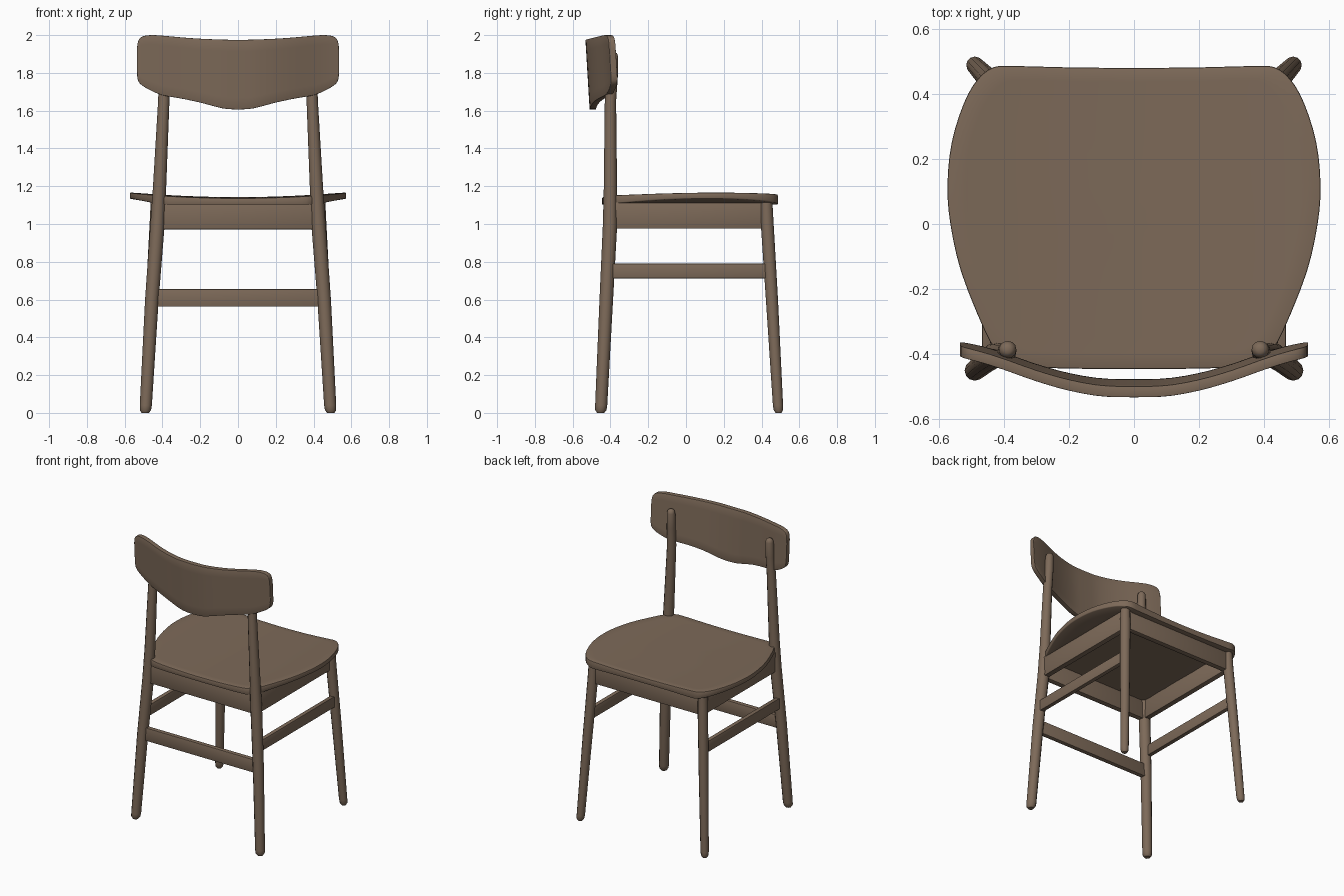
import bpy, bmesh, math
from mathutils import Vector

if "Cube" in bpy.data.objects:
    bpy.data.objects.remove(bpy.data.objects["Cube"])

wood = bpy.data.materials.new("brown wood")
wood.diffuse_color = (0.205, 0.143, 0.099, 1)
wood.use_nodes = True
wood.node_tree.nodes["Principled BSDF"].inputs["Base Color"].default_value = wood.diffuse_color


def finish(name, bm, bevel=0.0, angle=40):
    bmesh.ops.recalc_face_normals(bm, faces=bm.faces)
    me = bpy.data.meshes.new(name)
    bm.to_mesh(me)
    bm.free()
    me.materials.append(wood)
    ob = bpy.data.objects.new(name, me)
    bpy.context.collection.objects.link(ob)
    bpy.ops.object.select_all(action='DESELECT')
    ob.select_set(True)
    bpy.context.view_layer.objects.active = ob
    if bevel:
        m = ob.modifiers.new("soft edges", 'BEVEL')
        m.width, m.segments, m.limit_method = bevel, 2, 'ANGLE'
        m.angle_limit = math.radians(40)
        bpy.ops.object.modifier_apply(modifier=m.name)
    bpy.ops.object.shade_smooth_by_angle(angle=math.radians(angle))
    return ob


def spline(pts, n=4):
    """Catmull-Rom curve through the points."""
    p = [Vector(q) for q in pts]
    p = [2 * p[0] - p[1]] + p + [2 * p[-1] - p[-2]]
    out = []
    for a, b, c, d in zip(p, p[1:], p[2:], p[3:]):
        for i in range(n):
            t = i / n
            out.append(0.5 * (2 * b + (c - a) * t + (2 * a - 5 * b + 4 * c - d) * t * t
                              + (3 * b - a - 3 * c + d) * t ** 3))
    return out + [p[-2]]


def bridge(bm, a, b):
    n = len(a)
    for i in range(n):
        bm.faces.new((a[i], a[(i + 1) % n], b[(i + 1) % n], b[i]))


def leg(name, rings, side, n=12):
    """Round tapered leg; rings are (x, y, z, radius)."""
    bm = bmesh.new()
    loops = [[bm.verts.new((side * x + r * math.cos(math.tau * i / n),
                            y + r * math.sin(math.tau * i / n), z)) for i in range(n)]
             for x, y, z, r in rings]
    for a, b in zip(loops, loops[1:]):
        bridge(bm, a, b)
    bm.faces.new(loops[0])
    bm.faces.new(loops[-1])
    finish(name, bm, angle=50)


def box(name, lo, hi):
    bm = bmesh.new()
    bmesh.ops.create_cube(bm, size=1)
    for v in bm.verts:
        v.co = [(l + h) / 2 + c * (h - l) for l, h, c in zip(lo, hi, v.co)]
    finish(name, bm, 0.004)


# Legs, side rails and side stretchers
BACK = [(.491, -.452, 0, .019), (.49, -.451, .015, .030), (.488, -.449, .04, .032),
        (.456, -.422, .6, .036), (.426, -.402, 1.0, .038), (.415, -.40, 1.2, .035),
        (.393, -.40, 1.65, .030), (.39, -.39, 1.78, .029), (.388, -.386, 1.885, .027),
        (.388, -.386, 1.903, .021), (.388, -.386, 1.91, .010)]
FRONT = [(.491, .490, 0, .016), (.49, .489, .015, .025), (.488, .487, .04, .027),
         (.457, .455, .6, .032), (.434, .430, 1.0, .034), (.430, .425, 1.125, .032)]
for s, side in ((1, "right"), (-1, "left")):
    leg(side + "_back_leg", BACK, s)
    leg(side + "_front_leg", FRONT, s)
    x0, x1 = sorted((s * .405, s * .443))
    box(side + "_seat_rail", (x0, -.40, .975), (x1, .42, 1.115))
    x0, x1 = sorted((s * .437, s * .467))
    box(side + "_stretcher", (x0, -.415, .712), (x1, .445, .79))

# Cross rails
box("back_seat_rail", (-.42, -.42, .972), (.42, -.382, 1.115))
box("front_seat_rail", (-.42, .405, .975), (.42, .443, 1.115))
box("back_stretcher", (-.45, -.435, .562), (.45, -.403, .655))

# Seat: dished top, underside rising towards thin side edges
half = spline([(0, -.446), (.2, -.444), (.34, -.438), (.385, -.425), (.42, -.395), (.46, -.325),
               (.53, -.15), (.564, 0), (.573, .12), (.56, .25), (.523, .37), (.48, .445),
               (.43, .482), (.36, .485), (.2, .481), (0, .479)], 3)
outline = [(p.x, p.y) for p in half] + [(-p.x, p.y) for p in half[-2:0:-1]]


def seat_top(x, y):
    return 1.137 + .026 * (x / .57) ** 2 + .006 * min(1, max(0, y + .4))


def seat_bottom(x, y):
    return 1.102 + .032 * min(1, max(0, (abs(x) - .40) / .165))


bm = bmesh.new()
edge_loops = []
for height in (seat_top, seat_bottom):
    loops = []
    for k in (1, .9, .8, .7, .5, .25):
        ring = [(x * k, .05 + (y - .05) * k) for x, y in outline]
        loops.append([bm.verts.new((x, y, height(x, y))) for x, y in ring])
    for a, b in zip(loops, loops[1:]):
        bridge(bm, a, b)
    c = bm.verts.new((0, .05, height(0, .05)))
    last = loops[-1]
    for i in range(len(last)):
        bm.faces.new((last[i], last[(i + 1) % len(last)], c))
    edge_loops.append(loops[0])
bridge(bm, *edge_loops)
finish("seat", bm, 0.005)

# Backrest: curved board; profile is (x, bottom z, top z) and plan is the rear curve
profile = spline([(0, 1.606, 1.975), (.08, 1.612, 1.976), (.2, 1.643, 1.981), (.3, 1.664, 1.988),
                  (.4, 1.682, 1.997), (.46, 1.706, 2.0), (.505, 1.732, 1.993),
                  (.527, 1.755, 1.972), (.535, 1.79, 1.93)], 3)
profile = [Vector((-p.x, p.y, p.z)) for p in profile[:0:-1]] + profile
plan = spline([(0, -.508), (.1, -.505), (.2, -.487), (.3, -.458), (.4, -.422),
               (.47, -.400), (.54, -.383)], 6)


def plan_y(x):
    x = abs(x)
    for a, b in zip(plan, plan[1:]):
        if x <= b.x:
            return a.y + (b.y - a.y) * (x - a.x) / (b.x - a.x)
    return plan[-1].y


ROWS = 6
bm = bmesh.new()
sheets = []
for offset in (0, .034):
    grid = []
    for x, lo, hi in profile:
        zs = [lo + (hi - lo) * j / ROWS for j in range(ROWS + 1)]
        grid.append([bm.verts.new((x, plan_y(x) + offset - .014 - .06 * (z - 1.8), z)) for z in zs])
    for a, b in zip(grid, grid[1:]):
        for j in range(ROWS):
            bm.faces.new((a[j], b[j], b[j + 1], a[j + 1]))
    rim = [c[0] for c in grid] + grid[-1][1:] + [c[-1] for c in grid[-2::-1]] + grid[0][-2:0:-1]
    sheets.append(rim)
bridge(bm, *sheets)
finish("backrest", bm, 0.007)
